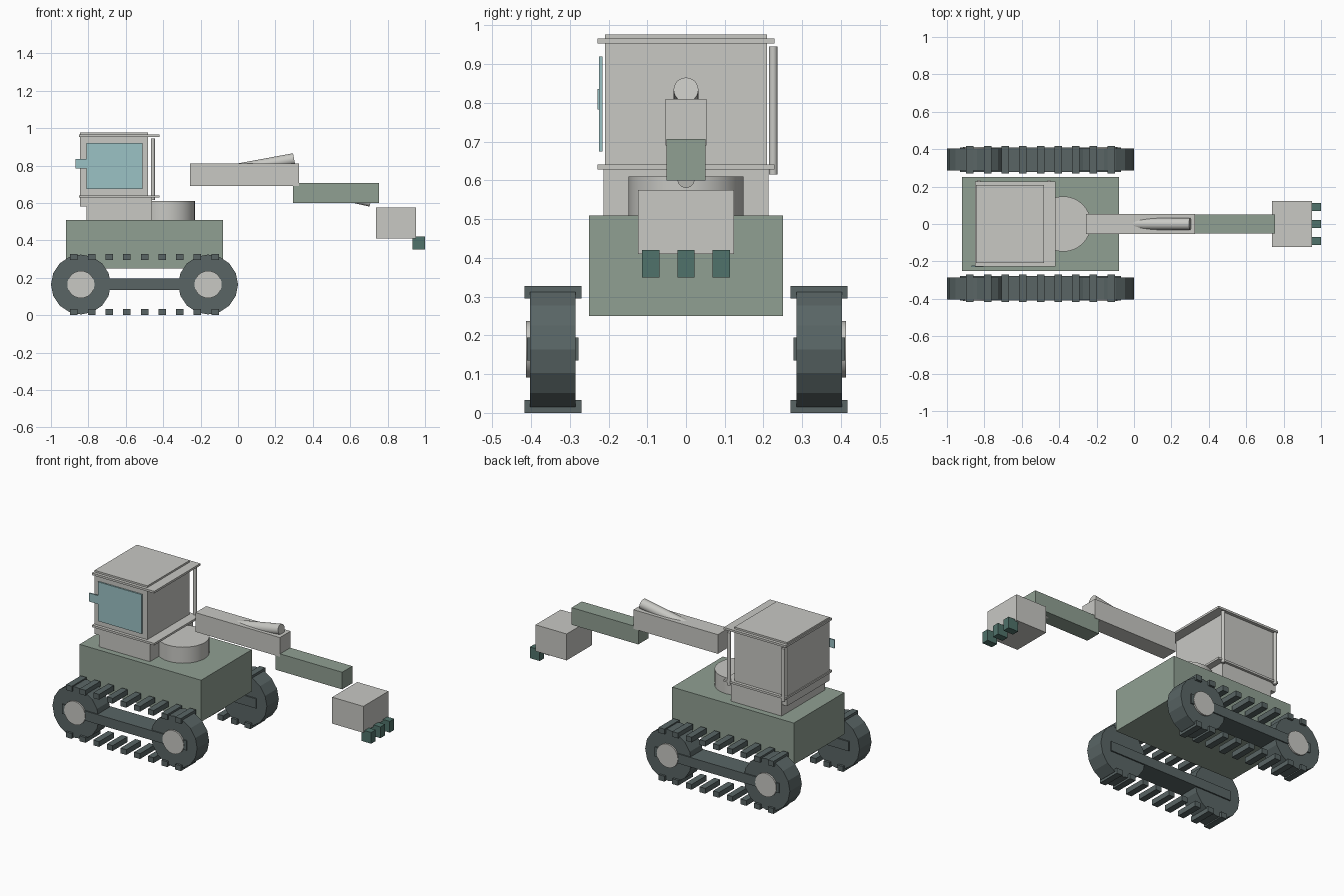
import bpy
import math
from mathutils import Vector

if "Cube" in bpy.data.objects:
    bpy.data.objects.remove(bpy.data.objects["Cube"])


def material(name, rgb):
    m = bpy.data.materials.new(name)
    m.use_nodes = True
    m.diffuse_color = (*rgb, 1)
    m.node_tree.nodes["Principled BSDF"].inputs["Base Color"].default_value = (*rgb, 1)
    return m


light = material("light grey", (0.58, 0.58, 0.55))
green = material("sage green", (0.28, 0.35, 0.29))
dark = material("dark rubber", (0.10, 0.13, 0.13))
glass = material("teal glass", (0.33, 0.54, 0.56))
teeth = material("deep teal", (0.08, 0.17, 0.145))


def box(name, x, y, z, mat):
    """Box from its (low, high) range on each axis."""
    bpy.ops.mesh.primitive_cube_add(size=1, location=[sum(r) / 2 for r in (x, y, z)])
    ob = bpy.context.object
    ob.scale = [r[1] - r[0] for r in (x, y, z)]
    bpy.ops.object.transform_apply(location=False, rotation=False, scale=True)
    ob.name = name
    ob.data.materials.append(mat)
    return ob


def rod(name, start, end, radius, mat, sides=24, smooth=True):
    """Cylinder between two points."""
    a, b = Vector(start), Vector(end)
    bpy.ops.mesh.primitive_cylinder_add(vertices=sides, radius=radius, depth=(b - a).length,
                                        location=(a + b) / 2)
    ob = bpy.context.object
    ob.rotation_euler = (b - a).to_track_quat('Z', 'Y').to_euler()
    ob.name = name
    ob.data.materials.append(mat)
    if smooth:
        bpy.ops.object.shade_smooth_by_angle(angle=math.radians(30))
    return ob


# Running gear on both sides
for side, s in (("front", -1), ("back", 1)):
    def span(a, b):
        return sorted((s * a, s * b))

    for end, x in (("rear", -0.84), ("nose", -0.16)):
        rod(f"{side}_{end}_wheel", (x, s * 0.285, 0.164), (x, s * 0.403, 0.164),
            0.16, dark, 16, False)
        rod(f"{side}_{end}_hub", (x, s * 0.35, 0.164), (x, s * 0.413, 0.164), 0.073, light)
    box(f"{side}_track_bar", (-0.93, -0.07), span(0.277, 0.41), (0.135, 0.195), dark)
    for i in range(9):
        x = -0.877 + i * 0.0943
        for row, z in (("lower", 0), ("upper", 0.295)):
            box(f"{side}_{row}_shoe_{i}", (x - 0.02, x + 0.02), span(0.27, 0.417),
                (z, z + 0.033), dark)

# Body and turntable
box("body", (-0.92, -0.08), (-0.25, 0.25), (0.25, 0.51), green)
rod("turntable", (-0.378, 0, 0.5), (-0.378, 0, 0.61), 0.148, light, 32)

# Cab
box("cab_base", (-0.81, -0.46), (-0.213, 0.213), (0.5, 0.63), light)
box("cab", (-0.845, -0.48), (-0.209, 0.209), (0.58, 0.977), light)
box("cab_lower_rim", (-0.85, -0.42), (-0.228, 0.228), (0.628, 0.641), light)
box("cab_upper_rim", (-0.85, -0.42), (-0.228, 0.228), (0.953, 0.966), light)
for name, x in (("rear_post", -0.83), ("nose_post", -0.455)):
    rod(name, (x, 0.225, 0.615), (x, 0.225, 0.945), 0.011, light, 12)
box("cab_window", (-0.81, -0.51), (-0.225, -0.216), (0.675, 0.92), glass)
box("side_mirror", (-0.87, -0.805), (-0.229, -0.221), (0.783, 0.836), glass)

# Arm
box("boom", (-0.257, 0.326), (-0.053, 0.053), (0.69, 0.81), light)
rod("boom_ram", (0, 0, 0.779), (0.3, 0, 0.834), 0.032, light)
box("stick", (0.295, 0.755), (-0.05, 0.05), (0.6, 0.707), green)
rod("stick_ram", (0.45, 0, 0.661), (0.708, 0, 0.602), 0.022, light)

# Bucket and its teeth
box("bucket", (0.738, 0.953), (-0.124, 0.124), (0.41, 0.575), light)
for i in (-1, 0, 1):
    box(f"bucket_tooth_{i + 2}", (0.932, 1.0), (i * 0.091 - 0.022, i * 0.091 + 0.022),
        (0.35, 0.42), teeth)
